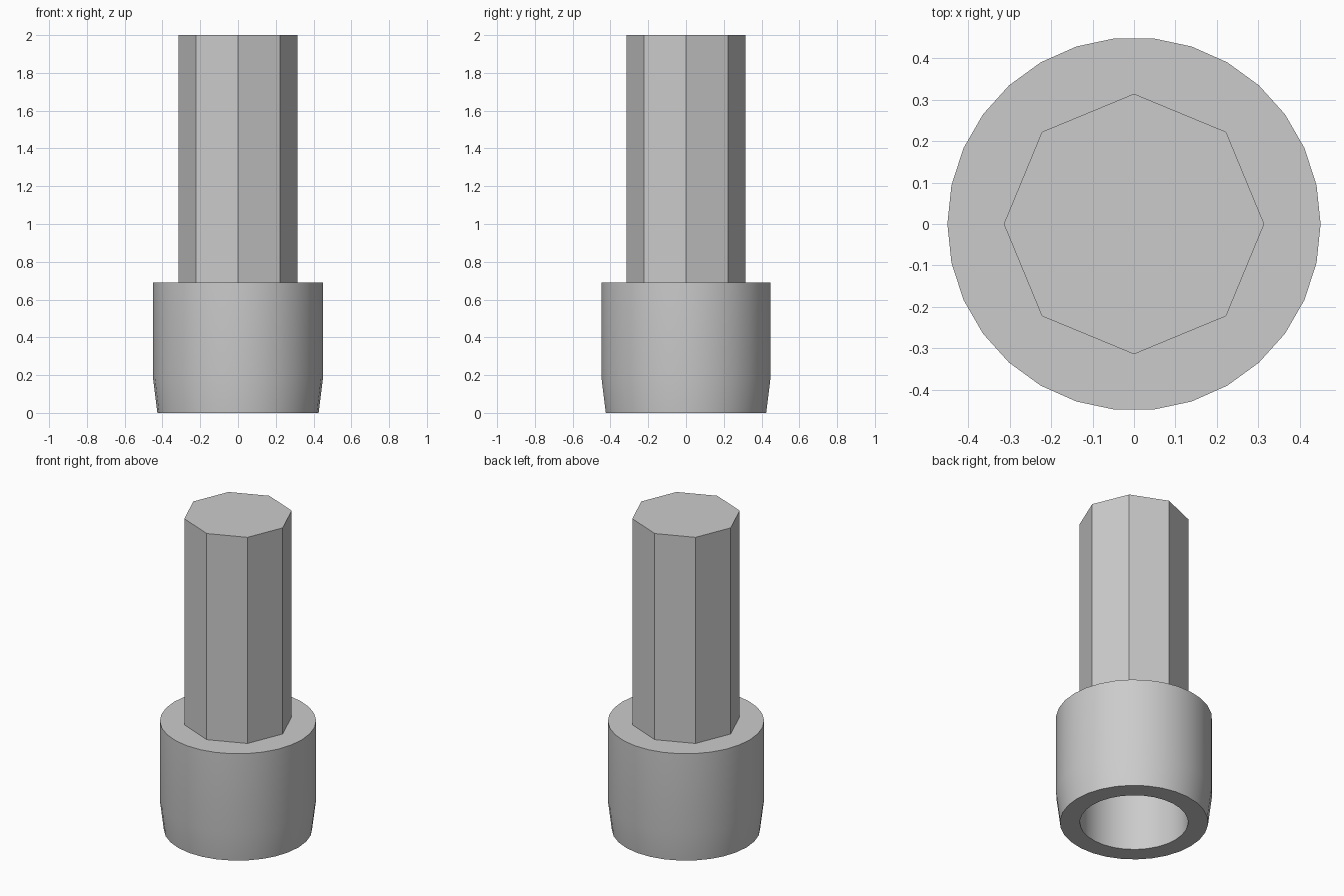
import bpy, bmesh
from math import cos, sin, tau, radians

cube = bpy.data.objects.get("Cube")
if cube:
    bpy.data.objects.remove(cube, do_unlink=True)

# Single plain grey metal
metal = bpy.data.materials.new("grey metal")
metal.use_nodes = True
grey = (0.6, 0.6, 0.6, 1)
metal.diffuse_color = grey
metal.node_tree.nodes["Principled BSDF"].inputs["Base Color"].default_value = grey


def lathe(name, profile, sides):
    """Sweep (radius, z) points into rings, closing both ends with flat caps."""
    bm = bmesh.new()
    rings = [[bm.verts.new((r * cos(tau * i / sides), r * sin(tau * i / sides), z))
              for i in range(sides)] for r, z in profile]
    for low, high in zip(rings, rings[1:]):
        for i in range(sides):
            j = (i + 1) % sides
            bm.faces.new((low[i], low[j], high[j], high[i]))
    bm.faces.new(rings[0])
    bm.faces.new(rings[-1])
    bmesh.ops.recalc_face_normals(bm, faces=bm.faces)
    mesh = bpy.data.meshes.new(name)
    bm.to_mesh(mesh)
    bm.free()
    mesh.materials.append(metal)
    obj = bpy.data.objects.new(name, mesh)
    bpy.context.collection.objects.link(obj)
    return obj


collar_top = 0.69
bore = 0.312

# Round collar: blind bore, tapered foot, straight wall, flat top
collar = lathe("collar", [(bore, 0.52), (bore, 0), (0.427, 0),
                          (0.45, 0.185), (0.45, collar_top)], 30)
bpy.ops.object.select_all(action="DESELECT")
collar.select_set(True)
bpy.context.view_layer.objects.active = collar
bpy.ops.object.shade_smooth_by_angle(angle=radians(30))

# Eight-sided shaft standing on the collar
lathe("shaft", [(0.314, collar_top), (0.314, 2)], 8)
